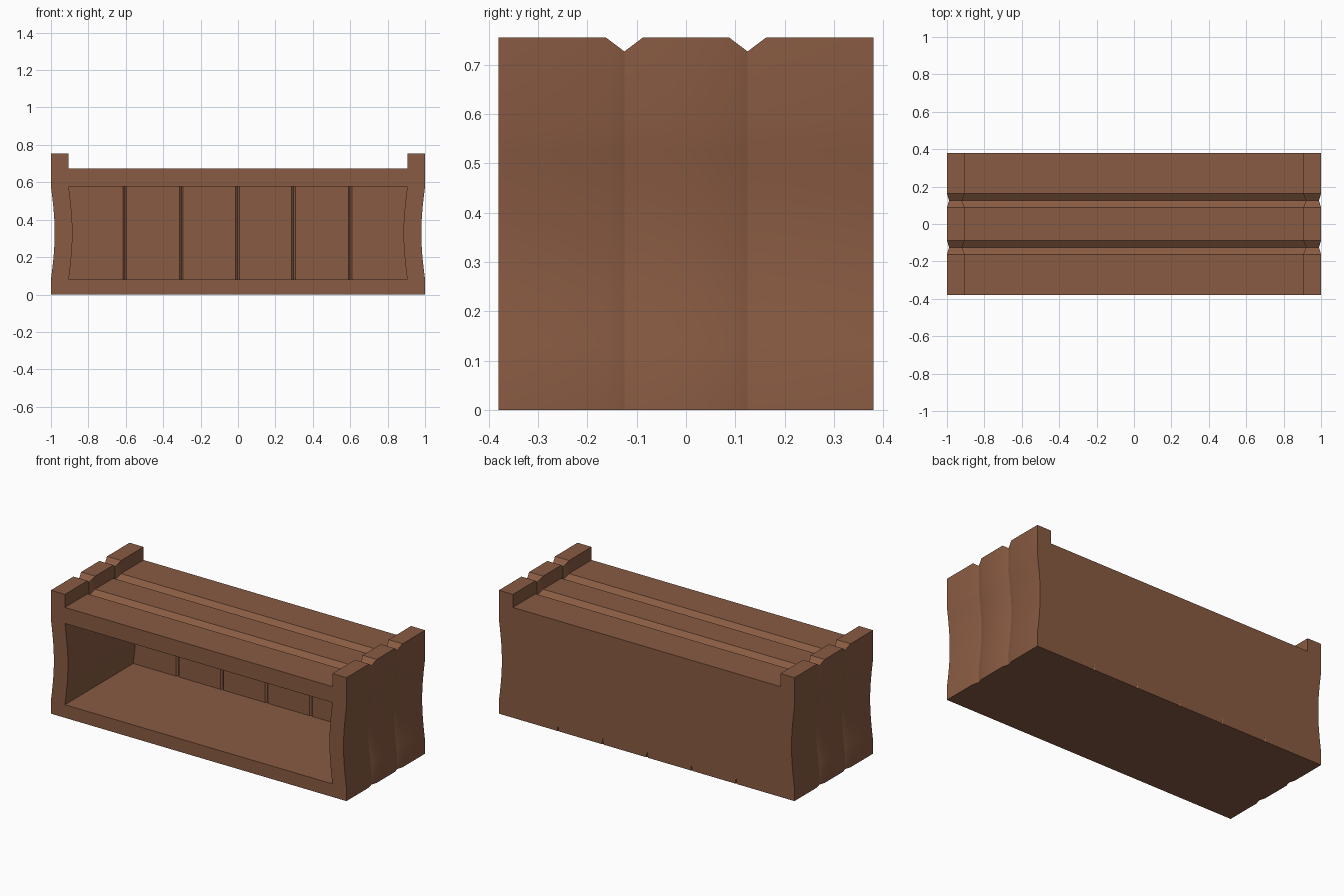
import bpy, bmesh, math

if "Cube" in bpy.data.objects:
    bpy.data.objects.remove(bpy.data.objects["Cube"])

mat = bpy.data.materials.new("brown_wood")
mat.diffuse_color = (0.25, 0.105, 0.055, 1)
mat.use_nodes = True
mat.node_tree.nodes["Principled BSDF"].inputs["Base Color"].default_value = mat.diffuse_color


def loft(name, rings):
    """Solid skinned through matching closed rings, with capped ends."""
    bm = bmesh.new()
    vs = [[bm.verts.new(p) for p in r] for r in rings]
    n = len(rings[0])
    for a, b in zip(vs, vs[1:]):
        for i in range(n):
            j = (i + 1) % n
            bm.faces.new((a[i], a[j], b[j], b[i]))
    bm.faces.new(vs[0][::-1])
    bm.faces.new(vs[-1])
    bmesh.ops.recalc_face_normals(bm, faces=bm.faces)
    me = bpy.data.meshes.new(name)
    bm.to_mesh(me)
    bm.free()
    ob = bpy.data.objects.new(name, me)
    bpy.context.collection.objects.link(ob)
    me.materials.append(mat)
    return ob


def combine(target, other, op):
    m = target.modifiers.new("combine", 'BOOLEAN')
    m.operation, m.object, m.solver = op, other, 'EXACT'
    bpy.context.view_layer.objects.active = target
    bpy.ops.object.modifier_apply(modifier=m.name)
    bpy.data.objects.remove(other, do_unlink=True)


D = 0.38                 # half depth
G, W = 0.125, 0.037      # plank groove position and half width
stations = [(-D, 0), (-G - W, 0), (-G, 1), (-G + W, 0),
            (G - W, 0), (G, 1), (G + W, 0), (D, 0)]
LOW, HIGH = 0.08, 0.577  # cavity bottom and top


def bow(z):
    t = (z - LOW) / (HIGH - LOW)
    return 0.02 * math.sin(math.pi * t) if 0 < t < 1 else 0


# Bowed side panel with plank grooves, raised above the top
def side_panel(name, s):
    curve = [LOW + (HIGH - LOW) * i / 10 for i in range(11)]
    rings = []
    for y, g in stations:
        top = 0.755 - 0.028 * g
        ring = [(s * (1 - bow(z) - 0.011 * g), y, z) for z in [0] + curve + [top]]
        ring += [(s * (0.905 + 0.015 * g), y, z) for z in (top, 0.64)]
        ring += [(s * (0.905 - bow(z)), y, z) for z in [0.639] + curve[::-1] + [0]]
        rings.append(ring)
    return loft(name, rings)


bench = side_panel("shelf_bench", 1)
left = side_panel("left_side", -1)

# Top board with two lengthwise grooves
top = loft("top", [[(x, y, 0.675 - 0.028 * g) for y, g in stations]
                   + [(x, D, HIGH), (x, -D, HIGH)] for x in (-0.94, 0.94)])

# Floor board
floor = loft("floor", [[(x, -D, 0), (x, D, 0), (x, D, LOW), (x, -D, LOW)]
                       for x in (-0.94, 0.94)])

# Back board with vertical grooves on the inside
seams = [-0.605, -0.303, -0.003, 0.297, 0.6]
inner = [(-0.94, 0.28)]
for x in seams:
    inner += [(x - 0.01, 0.28), (x, 0.29), (x + 0.01, 0.28)]
inner += [(0.94, 0.28)]
back = loft("back", [[(x, y, z) for x, y in inner] + [(0.94, D, z), (-0.94, D, z)]
                     for z in (0.05, 0.61)])

for part in (left, top, floor, back):
    combine(bench, part, 'UNION')

# Small tapered nicks along the lower back edge
for x in seams:
    nick = loft("nick", [[(x - 0.016, 0.39, -0.01), (x + 0.016, 0.39, -0.01), (x, 0.372, -0.01)],
                         [(x - 0.016, 0.39, 0.05), (x + 0.016, 0.39, 0.05), (x, 0.382, 0.05)]])
    combine(bench, nick, 'DIFFERENCE')

# Merge coplanar seams and shade
bm = bmesh.new()
bm.from_mesh(bench.data)
bmesh.ops.remove_doubles(bm, verts=bm.verts, dist=1e-5)
bmesh.ops.dissolve_limit(bm, angle_limit=0.002, verts=bm.verts, edges=bm.edges)
bm.to_mesh(bench.data)
bm.free()
bench.select_set(True)
bpy.context.view_layer.objects.active = bench
bpy.ops.object.shade_smooth_by_angle(angle=math.radians(25))
